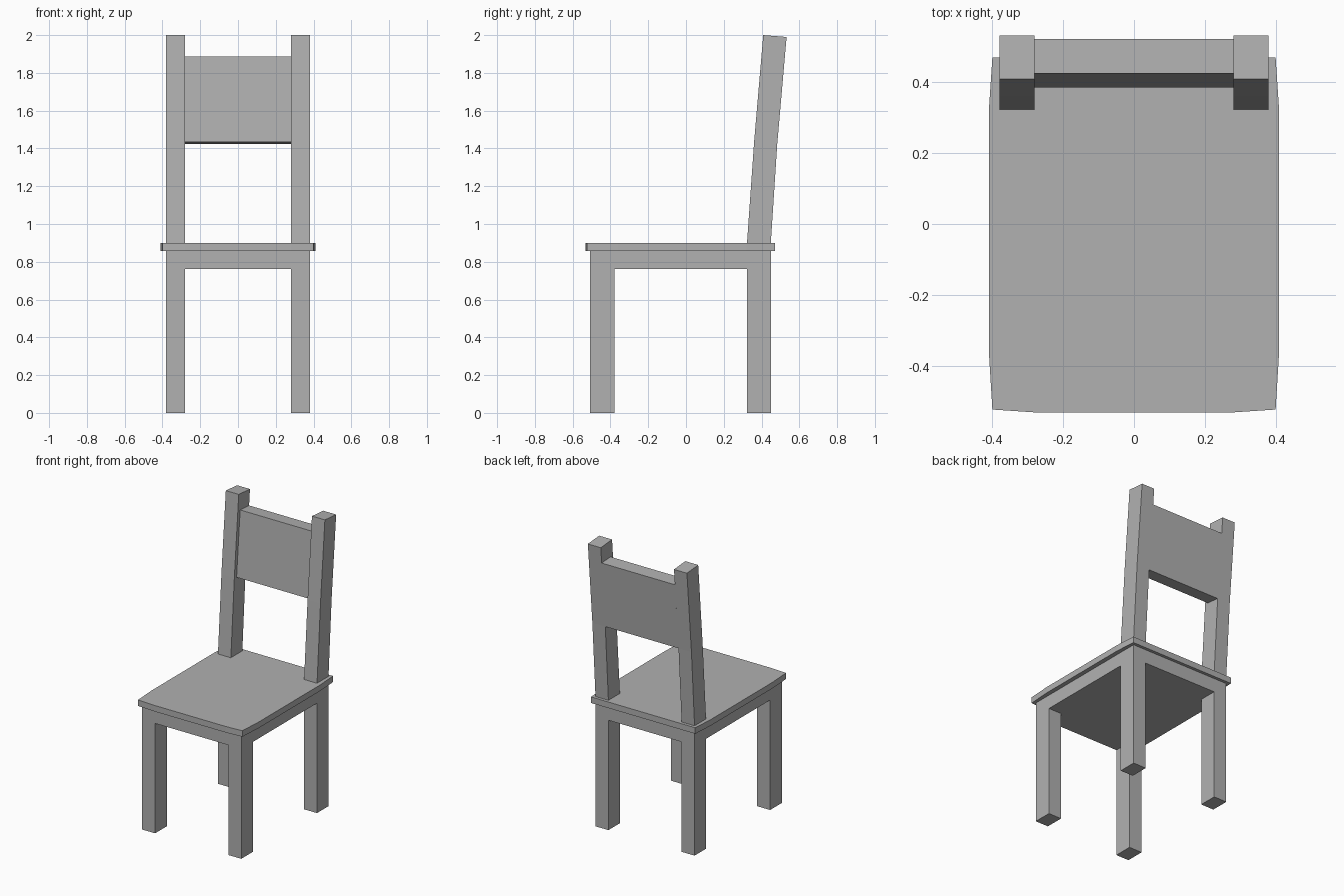
import bpy, bmesh
from mathutils import Vector

if "Cube" in bpy.data.objects:
    bpy.data.objects.remove(bpy.data.objects["Cube"])

# One mid-grey finish for the whole chair
grey = bpy.data.materials.new("grey_finish")
grey.diffuse_color = (0.44, 0.44, 0.44, 1)
grey.use_nodes = True
grey.node_tree.nodes["Principled BSDF"].inputs["Base Color"].default_value = grey.diffuse_color


def finish(name, bm):
    bmesh.ops.recalc_face_normals(bm, faces=bm.faces[:])
    mesh = bpy.data.meshes.new(name)
    bm.to_mesh(mesh)
    bm.free()
    mesh.materials.append(grey)
    obj = bpy.data.objects.new(name, mesh)
    bpy.context.collection.objects.link(obj)
    return obj


def prism(name, points, offset):
    """Extrude a flat outline along an offset into a closed solid."""
    bm = bmesh.new()
    face = bm.faces.new([bm.verts.new(p) for p in points])
    out = bmesh.ops.extrude_face_region(bm, geom=[face], use_keep_orig=True)
    verts = [g for g in out["geom"] if isinstance(g, bmesh.types.BMVert)]
    bmesh.ops.translate(bm, verts=verts, vec=Vector(offset))
    return finish(name, bm)


def side_profile(x, yz):
    return [(x, y, z) for y, z in yz]


# Base: solid apron block with the four corner cells pulled down into legs
xs = [-0.38, -0.281, 0.281, 0.38]
ys = [-0.507, -0.379, 0.323, 0.449]
apron_bottom, seat_bottom, seat_top = 0.762, 0.858, 0.90
bm = bmesh.new()
grid = [[bm.verts.new((x, y, apron_bottom)) for y in ys] for x in xs]
cells = {(i, j): bm.faces.new((grid[i][j], grid[i][j + 1], grid[i + 1][j + 1], grid[i + 1][j]))
         for i in range(3) for j in range(3)}
corners = [cells[i, j] for i in (0, 2) for j in (0, 2)]
out = bmesh.ops.extrude_face_region(bm, geom=list(cells.values()), use_keep_orig=True)
top = [g for g in out["geom"] if isinstance(g, bmesh.types.BMVert)]
bmesh.ops.translate(bm, verts=top, vec=(0, 0, seat_bottom - apron_bottom))
for leg in bmesh.ops.extrude_discrete_faces(bm, faces=corners)["faces"]:
    for v in leg.verts:
        v.co.z = 0
finish("legs_and_apron", bm)

# Seat: thin board with slightly bowed front and sides
half = [(0.28, -0.532), (0.40, -0.524), (0.41, -0.36), (0.41, 0.32), (0.40, 0.47)]
outline = half + [(-x, y) for x, y in reversed(half)]
prism("seat", [(x, y, seat_bottom) for x, y in outline], (0, 0, seat_top - seat_bottom))

# Back posts: leaning backwards from the seat
post = [(0.323, seat_top), (0.449, seat_top), (0.483, 1.424), (0.5325, 1.99), (0.409, 2.0), (0.361, 1.44)]
for name, x in (("left_back_post", -0.38), ("right_back_post", 0.281)):
    prism(name, side_profile(x, post), (0.099, 0, 0))

# Backrest panel: recessed at the front, flush with the posts behind
panel = [(0.386, 1.434), (0.483, 1.424), (0.5229, 1.88), (0.425, 1.886)]
prism("backrest_panel", side_profile(-0.281, panel), (0.562, 0, 0))
